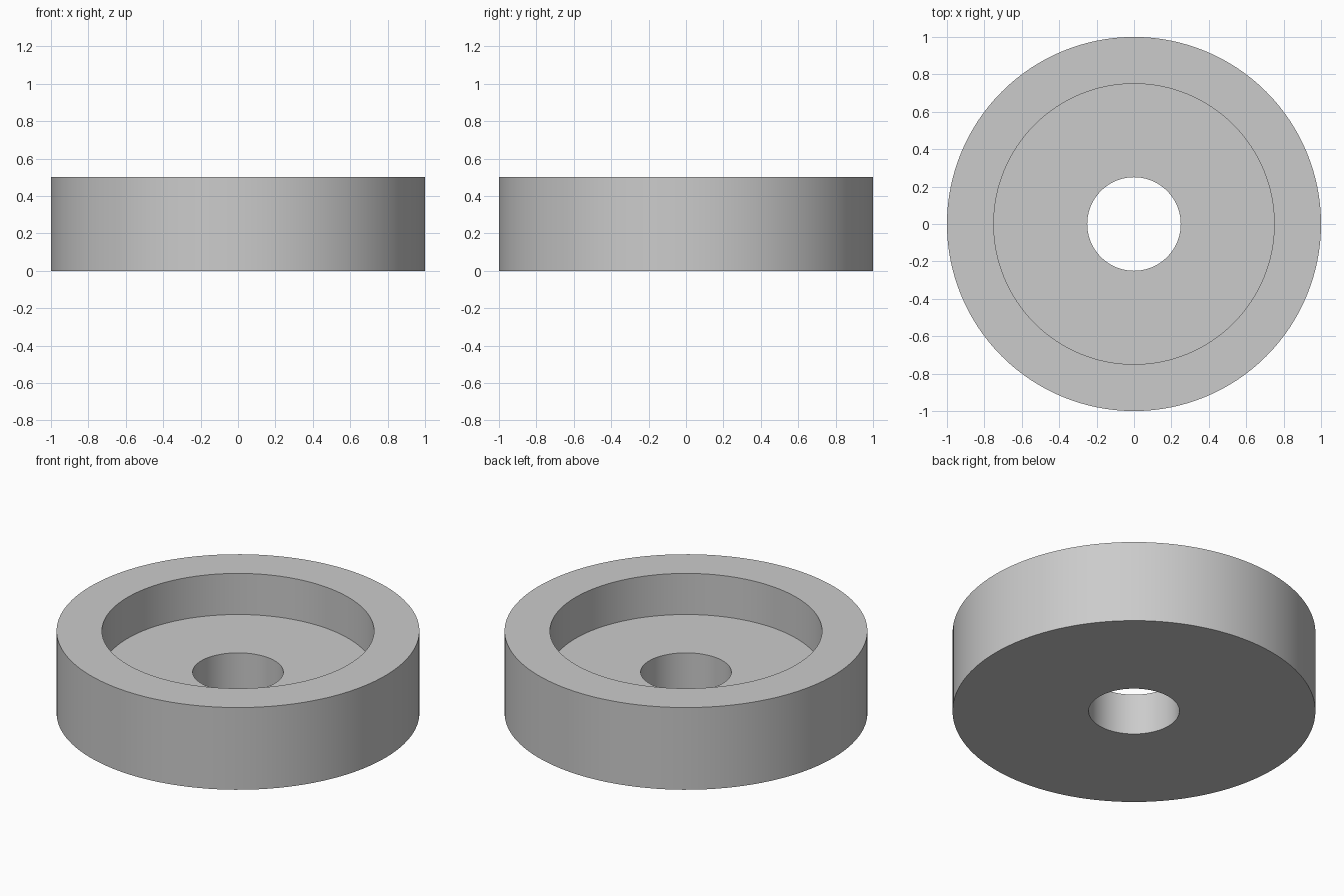
import bpy
import bmesh
import math
from mathutils import Matrix, Vector

cube = bpy.data.objects.get("Cube")
if cube:
    bpy.data.objects.remove(cube, do_unlink=True)

# Single light grey material
grey = bpy.data.materials.new("light_grey")
grey.use_nodes = True
colour = (0.6, 0.6, 0.6, 1.0)
grey.diffuse_color = colour
grey.node_tree.nodes["Principled BSDF"].inputs["Base Color"].default_value = colour

# Closed half section of the ring: radius, height
OUTER, RECESS, BORE = 1.0, 0.75, 0.25
HEIGHT, FLOOR = 0.5, 0.25
SEGMENTS = 128
profile = [(BORE, 0), (OUTER, 0), (OUTER, HEIGHT),
           (RECESS, HEIGHT), (RECESS, FLOOR), (BORE, FLOOR)]

# Revolve the section around the vertical axis
bm = bmesh.new()
verts = [bm.verts.new((r, 0, z)) for r, z in profile]
edges = [bm.edges.new((v, verts[(i + 1) % len(verts)])) for i, v in enumerate(verts)]
bmesh.ops.spin(bm, geom=verts + edges, cent=(0, 0, 0), axis=(0, 0, 1),
               angle=math.tau, steps=SEGMENTS)
bmesh.ops.remove_doubles(bm, verts=bm.verts[:], dist=0.0001)
bmesh.ops.recalc_face_normals(bm, faces=bm.faces[:])

mesh = bpy.data.meshes.new("recessed_ring")
bm.to_mesh(mesh)
bm.free()
mesh.materials.append(grey)
ring = bpy.data.objects.new("recessed_ring", mesh)
bpy.context.collection.objects.link(ring)

# Smooth round walls with crisp rims
bpy.ops.object.select_all(action="DESELECT")
ring.select_set(True)
bpy.context.view_layer.objects.active = ring
bpy.ops.object.shade_smooth_by_angle(angle=math.radians(30))
